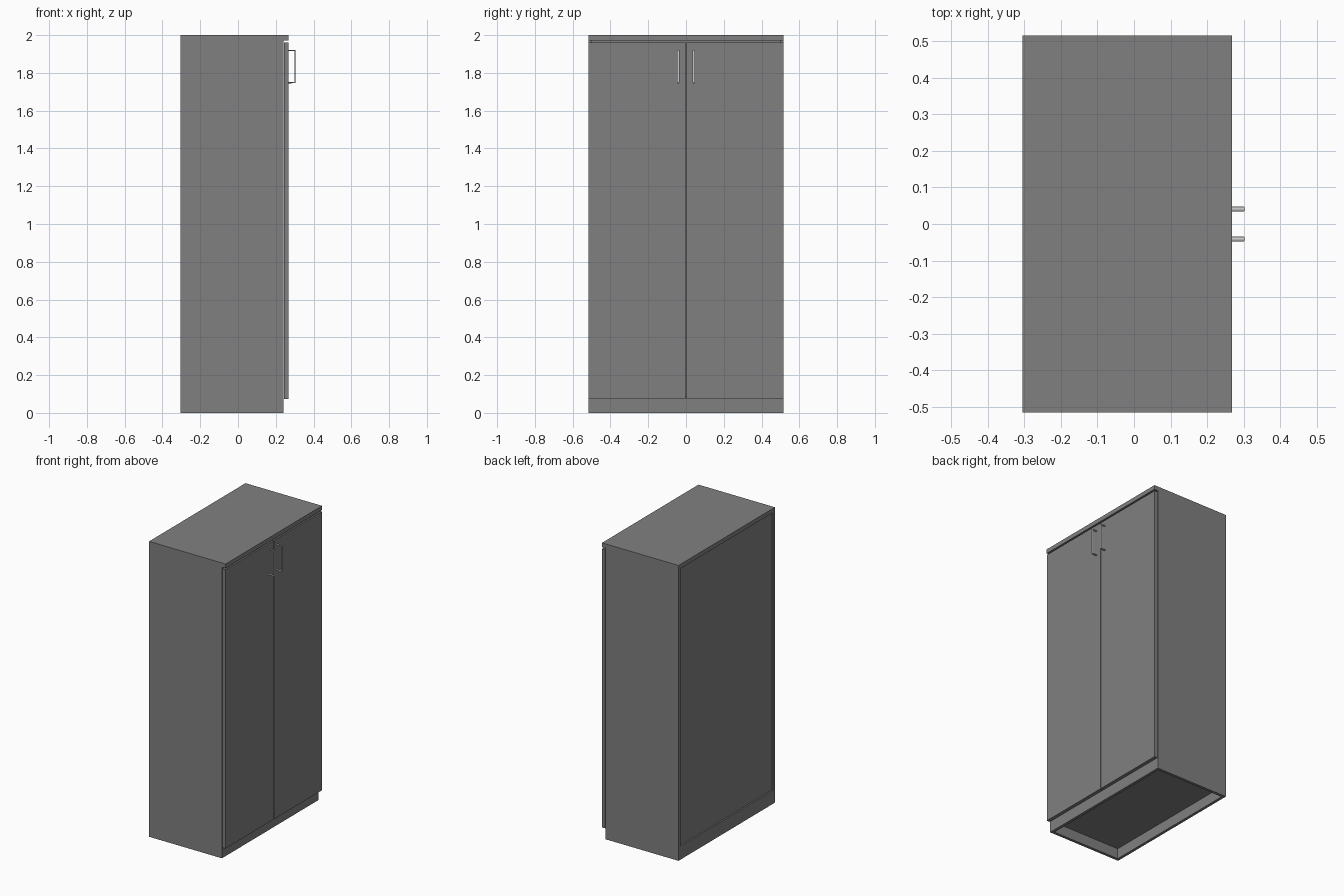
import bpy
from mathutils import Vector

if "Cube" in bpy.data.objects:
    bpy.data.objects.remove(bpy.data.objects["Cube"])

Y, BACK, FRONT = 0.516, -0.305, 0.241   # half width, rear and front of the carcass
T = 0.019                               # panel thickness

dark = bpy.data.materials.new("dark_grey")
dark.diffuse_color = (0.216, 0.216, 0.216, 1)
dark.use_nodes = True
dark.node_tree.nodes["Principled BSDF"].inputs["Base Color"].default_value = dark.diffuse_color


def box(name, lo, hi):
    lo, hi = Vector(lo), Vector(hi)
    bpy.ops.mesh.primitive_cube_add(size=1, location=(lo + hi) / 2)
    ob = bpy.context.object
    ob.name = name
    ob.scale = hi - lo
    bpy.ops.object.transform_apply(location=False, rotation=False, scale=True)
    ob.data.materials.append(dark)
    return ob


# Carcass: top, bottom, inset back and plinth rails
box("top_panel", (BACK, -Y, 1.971), (0.268, Y, 2.0))
box("bottom_panel", (BACK, -Y + T, 0.07), (FRONT, Y - T, 0.09))
box("back_panel", (BACK + 0.01, -Y + T, 0.09), (BACK + 0.018, Y - T, 1.971))
box("front_plinth", (FRONT - T, -Y + T, 0), (FRONT, Y - T, 0.07))
box("back_plinth", (BACK, -Y + T, 0), (BACK + T, Y - T, 0.07))


def handle(name, y):
    # Flattened bar bent into a bow
    cu = bpy.data.curves.new(name, 'CURVE')
    cu.dimensions = '3D'
    sp = cu.splines.new('POLY')
    pts = [(0.265, 1.748), (0.301, 1.748), (0.301, 1.919), (0.265, 1.919)]
    sp.points.add(len(pts) - 1)
    for p, (x, z) in zip(sp.points, pts):
        p.co = (x, 0, z, 1)
    cu.bevel_depth = 0.0033
    cu.bevel_resolution = 2
    cu.use_fill_caps = True
    ob = bpy.data.objects.new(name, cu)
    bpy.context.collection.objects.link(ob)
    ob.location.y = y
    ob.scale.y = 2.1
    bpy.context.view_layer.objects.active = ob
    bpy.ops.object.select_all(action='DESELECT')
    ob.select_set(True)
    bpy.ops.object.convert(target='MESH')
    bpy.ops.object.shade_smooth_by_angle()


# Mirrored parts: side panels, doors and handles
for side, s in (("left", -1), ("right", 1)):
    def pair(name, x0, x1, y0, y1, z0, z1):
        a, b = sorted((s * y0, s * y1))
        box(f"{side}_{name}", (x0, a, z0), (x1, b, z1))
    pair("side_panel", BACK, FRONT, Y - T, Y, 0, 1.971)
    pair("door", 0.244, 0.267, 0.003, Y, 0.073, 1.961)
    handle(f"{side}_handle", s * 0.041)
